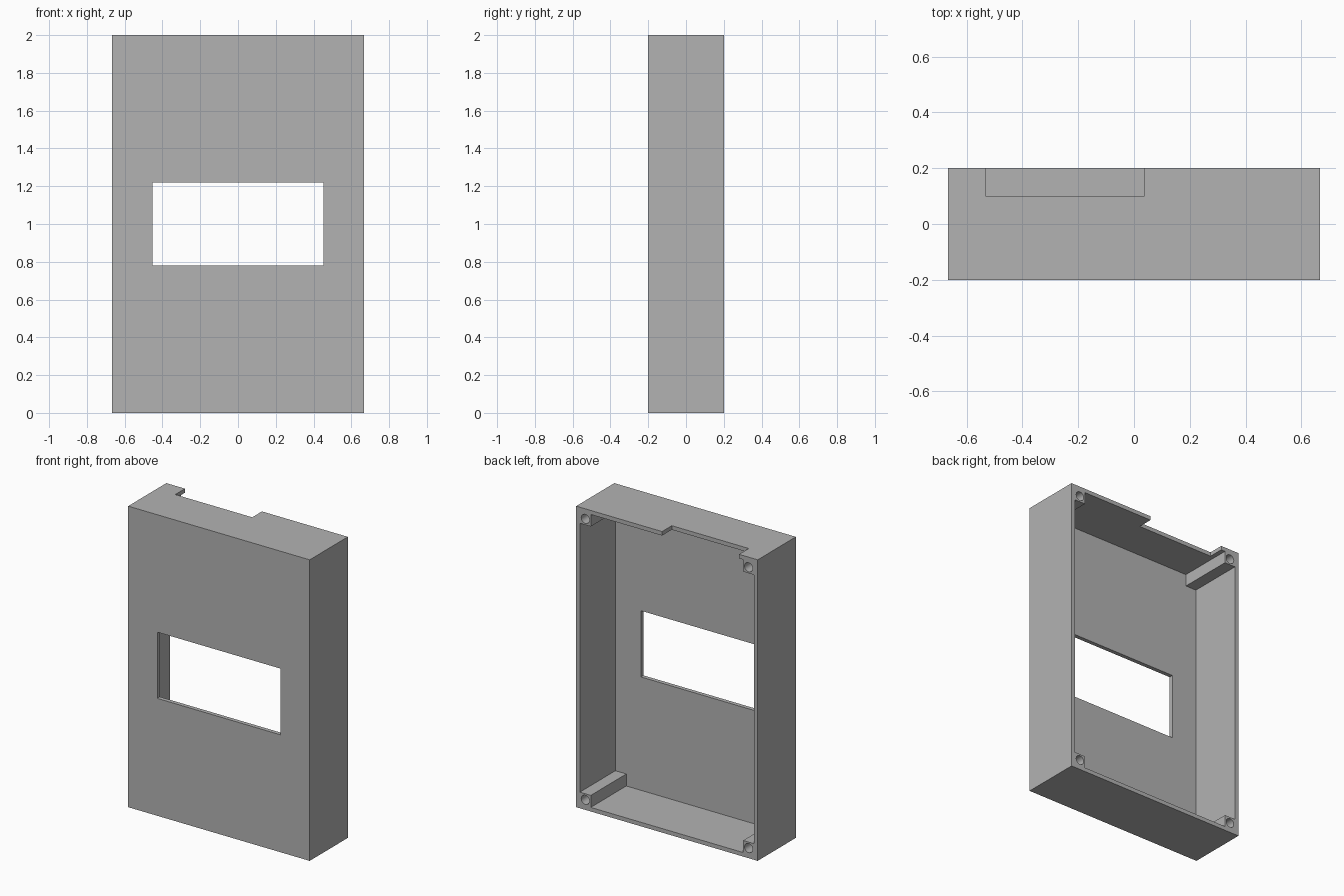
import bpy, bmesh
from math import pi, radians
from mathutils import Matrix, Vector

cube = bpy.data.objects.get("Cube")
if cube:
    bpy.data.objects.remove(cube, do_unlink=True)

# Overall size, wall thickness and corner post reach from the outside
HALF_W, HALF_D, HEIGHT = 0.667, 0.2, 2.0
WALL, POST = 0.027, 0.107
HOLE_INSET, HOLE_R, HOLE_DEPTH = 0.067, 0.03, 0.2
OVER = 0.1  # how far cutters reach past the outside

grey = bpy.data.materials.new("plain grey")
grey.use_nodes = True
colour = (0.45, 0.45, 0.45, 1)
grey.diffuse_color = colour
grey.node_tree.nodes["Principled BSDF"].inputs["Base Color"].default_value = colour


def make_object(name, bm):
    bmesh.ops.recalc_face_normals(bm, faces=bm.faces)
    mesh = bpy.data.meshes.new(name)
    bm.to_mesh(mesh)
    bm.free()
    mesh.materials.append(grey)
    obj = bpy.data.objects.new(name, mesh)
    bpy.context.collection.objects.link(obj)
    return obj


def box(name, low, high):
    low, high = Vector(low), Vector(high)
    bm = bmesh.new()
    bmesh.ops.create_cube(bm, size=1)
    for v in bm.verts:
        v.co = (low + high) / 2 + v.co * (high - low)
    return make_object(name, bm)


def prism(name, outline, y0, y1):
    bm = bmesh.new()
    face = bm.faces.new([bm.verts.new((x, y0, z)) for x, z in outline])
    top = bmesh.ops.extrude_face_region(bm, geom=[face])["geom"]
    moved = [g for g in top if isinstance(g, bmesh.types.BMVert)]
    bmesh.ops.translate(bm, verts=moved, vec=(0, y1 - y0, 0))
    return make_object(name, bm)


def cut(target, cutter):
    mod = target.modifiers.new(cutter.name, "BOOLEAN")
    mod.operation = "DIFFERENCE"
    mod.solver = "EXACT"
    mod.object = cutter
    bpy.ops.object.select_all(action="DESELECT")
    target.select_set(True)
    bpy.context.view_layer.objects.active = target
    bpy.ops.object.modifier_apply(modifier=mod.name)
    bpy.data.objects.remove(cutter, do_unlink=True)


# Solid block that becomes the open-backed case
case = box("case_shell", (-HALF_W, -HALF_D, 0), (HALF_W, HALF_D, HEIGHT))

# Cavity outline stepped at each corner, leaving square screw posts
outline = []
for sx, sz in ((1, 1), (-1, 1), (-1, -1), (1, -1)):
    def corner(dx, dz):
        return sx * (HALF_W - dx), HEIGHT / 2 + sz * (HEIGHT / 2 - dz)
    steps = [corner(WALL, POST), corner(POST, POST), corner(POST, WALL)]
    outline += steps if sx == sz else steps[::-1]
cut(case, prism("cavity", outline, -HALF_D + WALL, HALF_D + OVER))

# Display window through the front panel
cut(case, box("window", (-0.453, -HALF_D - OVER, 0.78),
              (0.453, 0, 1.22)))

# Cable notch in the back edge of the top wall
cut(case, box("notch", (-0.53, 0.098, HEIGHT - 2 * WALL),
              (0.036, HALF_D + OVER, HEIGHT + OVER)))

# Blind screw holes in the post ends
bm = bmesh.new()
length = HOLE_DEPTH + OVER
for x in (-HALF_W + HOLE_INSET, HALF_W - HOLE_INSET):
    for z in (HOLE_INSET, HEIGHT - HOLE_INSET):
        place = Matrix.Translation((x, HALF_D + OVER - length / 2, z))
        bmesh.ops.create_cone(bm, cap_ends=True, segments=32,
                              radius1=HOLE_R, radius2=HOLE_R, depth=length,
                              matrix=place @ Matrix.Rotation(pi / 2, 4, "X"))
cut(case, make_object("screw_holes", bm))

bpy.ops.object.select_all(action="DESELECT")
case.select_set(True)
bpy.context.view_layer.objects.active = case
bpy.ops.object.shade_smooth_by_angle(angle=radians(30))
